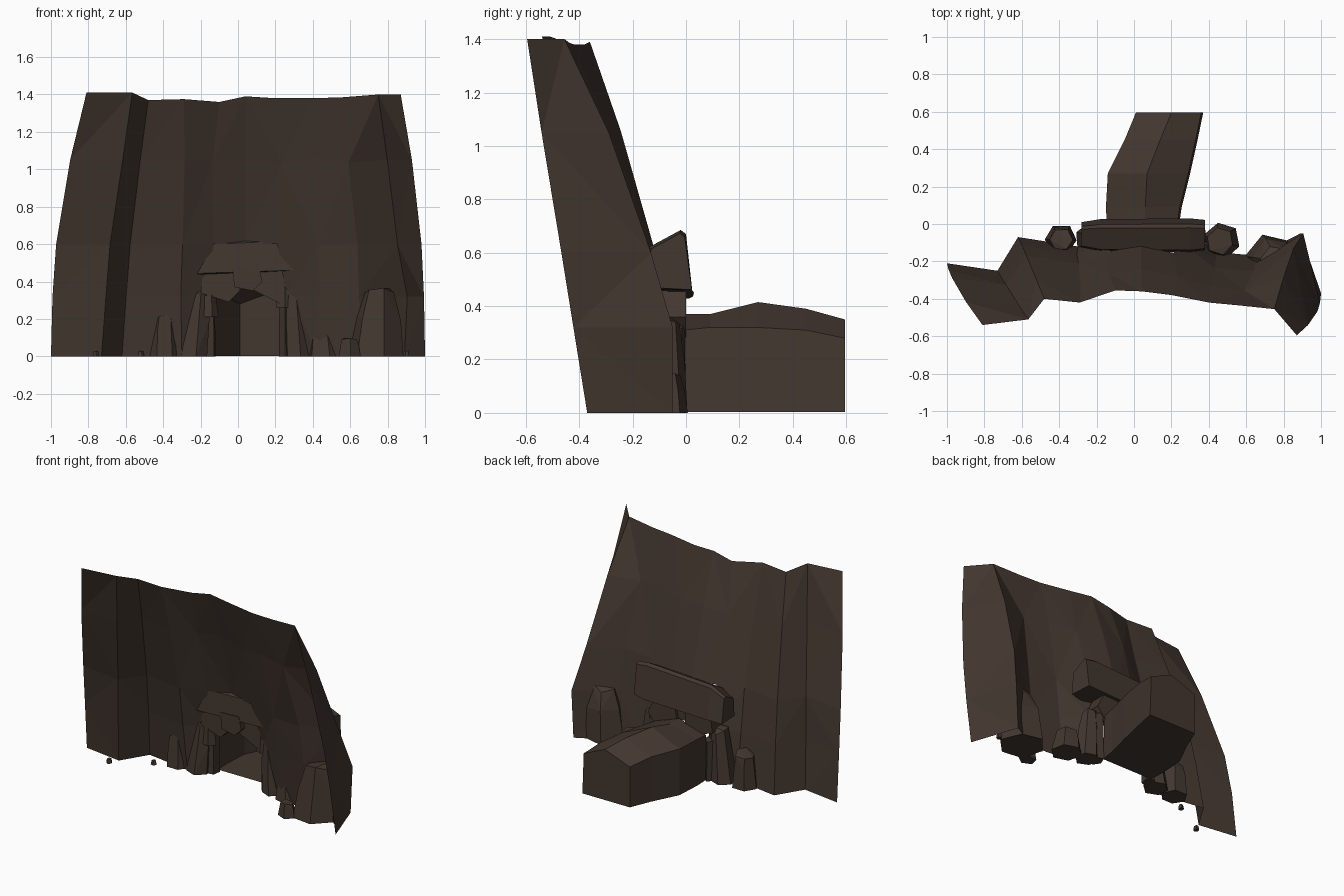
import bpy, bmesh, math, random

if "Cube" in bpy.data.objects:
    bpy.data.objects.remove(bpy.data.objects["Cube"])

random.seed(4)
mat = bpy.data.materials.new("dark brown rock")
mat.diffuse_color = (0.056, 0.038, 0.029, 1)
mat.use_nodes = True
mat.node_tree.nodes["Principled BSDF"].inputs["Base Color"].default_value = mat.diffuse_color


def finish(bm, name, normals=True):
    if normals:
        bmesh.ops.recalc_face_normals(bm, faces=bm.faces[:])
    me = bpy.data.meshes.new(name)
    bm.to_mesh(me)
    bm.free()
    me.materials.append(mat)
    ob = bpy.data.objects.new(name, me)
    bpy.context.collection.objects.link(ob)
    return ob


def hull(name, pts):
    bm = bmesh.new()
    for p in pts:
        bm.verts.new(p)
    bmesh.ops.convex_hull(bm, input=bm.verts[:])
    junk = [v for v in bm.verts if not v.link_faces]
    bmesh.ops.delete(bm, geom=junk, context='VERTS')
    bmesh.ops.dissolve_limit(bm, angle_limit=math.radians(6), verts=bm.verts[:], edges=bm.edges[:])
    return finish(bm, name)


def rock(name, x0, x1, y0, y1, z0, z1, taper=0.6, sides=6, lean=0.0):
    """Irregular tapered boulder filling the given box."""
    cx, cy, rx, ry = (x0 + x1) / 2, (y0 + y1) / 2, (x1 - x0) / 2, (y1 - y0) / 2
    turn = random.random()
    pts = []
    for t, s in ((0, 1.0), (0.6, 0.6 + 0.4 * taper), (1, taper)):
        for i in range(sides):
            a = math.tau * (i + turn) / sides
            k = s * random.uniform(1.0, 1.15)
            dz = random.uniform(-0.12, 0.0) * (z1 - z0) if t else 0
            pts.append((cx + rx * k * math.cos(a) + lean * t, cy + ry * k * math.sin(a),
                        z0 + (z1 - z0) * t + dz))
    return hull(name, pts)


# Cliff: overhanging sheet, columns as (x, y) at the foot and (x, y, z) at the rim
cols = [
    (-1.00, -0.21, -0.81, -0.54, 1.41), (-0.73, -0.25, -0.565, -0.51, 1.41),
    (-0.62, -0.07, -0.48, -0.40, 1.37), (-0.30, -0.12, -0.29, -0.42, 1.375),
    (-0.21, -0.05, -0.10, -0.355, 1.36), (0.04, -0.02, 0.04, -0.36, 1.39),
    (0.30, -0.05, 0.20, -0.38, 1.38), (0.44, -0.15, 0.40, -0.42, 1.38),
    (0.66, -0.17, 0.56, -0.435, 1.385), (0.89, -0.05, 0.75, -0.455, 1.40),
    (1.00, -0.37, 0.87, -0.595, 1.40)]
heights = [0, 0.32, 0.60, 1.05, None]
blend = [0, 0.14, 0.30, 0.68, 1]
special = {9: [0, 0.0, 0.2, 0.59, 1], 0: [0, 0.1, 0.24, 0.63, 1], 10: [0, 0.23, 0.43, 0.76, 1]}
mouth = {(4, 1): -0.17, (4, 2): -0.13, (6, 1): 0.26, (6, 2): 0.21, (9, 1): 0.905}
bm = bmesh.new()
grid = []
for n, (xb, yb, xt, yt, zt) in enumerate(cols):
    line = []
    edge = n in (0, 10)
    for r, (h, f) in enumerate(zip(heights, blend)):
        z = zt if h is None else h
        j = 0.008 if 0 < r < 4 and n not in special else 0
        fy = special.get(n, blend)[r]
        x = xb + (xt - xb) * f ** (1.6 if edge else 1.1) + random.uniform(-j, j)
        line.append(bm.verts.new((mouth.get((n, r), x), yb + (yt - yb) * fy + random.uniform(-j, j),
                                  z + random.uniform(-3 * j, 3 * j) * (r > 2))))
    grid.append(line)
for c in range(len(cols) - 1):
    for r in range(4):
        if c in (4, 5) and r < 2:      # cave mouth
            continue
        a, b, d, e = grid[c][r], grid[c + 1][r], grid[c + 1][r + 1], grid[c][r + 1]
        if (c + r) % 2:
            bm.faces.new((a, b, d)); bm.faces.new((a, d, e))
        else:
            bm.faces.new((a, b, e)); bm.faces.new((b, d, e))
bmesh.ops.delete(bm, geom=[v for v in bm.verts if not v.link_faces], context='VERTS')
finish(bm, "cliff_wall", normals=False)

# Tunnel: bent gabled passage, open at the mouth and closed at the far end
# sections: y, left x, ridge x, right x, shoulder z, ridge z
sections = [(-0.01, -0.145, 0.06, 0.24, 0.31, 0.37), (0.09, -0.15, 0.06, 0.255, 0.32, 0.37),
            (0.27, -0.14, 0.07, 0.30, 0.32, 0.415), (0.45, -0.05, 0.14, 0.34, 0.31, 0.39),
            (0.595, 0.01, 0.20, 0.37, 0.28, 0.35)]
bm = bmesh.new()
rings = []
for y, xl, xm, xr, zs, zr in sections:
    ring = [(xl, y, 0.003), (xl, y, zs), (xm, y, zr), (xr - 0.01, y, zs), (xr, y, 0.003)]
    rings.append([bm.verts.new(p) for p in ring])
for p, q in zip(rings, rings[1:]):
    for i in range(5):
        k = (i + 1) % 5
        bm.faces.new((p[i], p[k], q[k], q[i]))
bm.faces.new(rings[-1])
finish(bm, "tunnel")

# Big slab lying across the top of the cave mouth
slab = []
for x, dz, s in ((-0.28, -0.05, 0.75), (-0.18, -0.02, 0.95), (0.30, 0.0, 1.0), (0.38, 0.0, 0.9)):
    for y, z in ((-0.14, 0.62), (-0.02, 0.685), (0.0, 0.67), (0.03, 0.45), (-0.15, 0.46)):
        slab.append((x, -0.05 + (y + 0.05) * s, 0.56 + (z - 0.56) * s + dz))
hull("lintel_slab", slab)

# Arch stones and pillars around the mouth
hull("left_arch_stone", [(x, y, z) for y in (-0.12, 0.0) for x, z in
                         ((-0.20, 0.34), (-0.19, 0.42), (-0.12, 0.47), (0.0, 0.47), (0.01, 0.35), (-0.05, 0.29))])
hull("right_arch_stone", [(x, y, z) for y in (-0.11, 0.0) for x, z in
                          ((0.07, 0.36), (0.09, 0.47), (0.24, 0.46), (0.29, 0.36), (0.23, 0.28))])
hull("key_stone", [(x, y, z) for y in (-0.15, -0.02) for x, z in
                   ((-0.02, 0.37), (-0.03, 0.48), (0.11, 0.485), (0.13, 0.40), (0.08, 0.35))])
rock("left_cap_stone", -0.20, -0.11, -0.13, -0.05, 0.21, 0.33, 0.8, 5)
rock("right_cap_stone", 0.20, 0.30, -0.12, -0.04, 0.26, 0.37, 0.8, 5)
rock("left_pillar", -0.31, -0.16, -0.15, 0.0, 0, 0.37, 0.65, 6, 0.03)
rock("left_post", -0.19, -0.12, -0.09, 0.0, 0, 0.30, 0.9, 5)
rock("right_post", 0.22, 0.30, -0.10, 0.0, 0, 0.35, 0.9, 5)
rock("right_pillar", 0.25, 0.39, -0.14, 0.0, 0, 0.37, 0.65, 6, -0.02)

# Boulders along the cliff foot
rock("left_boulder", -0.47, -0.31, -0.16, -0.01, 0, 0.235, 0.75, 6)
rock("right_boulder", 0.38, 0.56, -0.18, 0.0, 0, 0.15, 0.75, 6, -0.01)
rock("tall_boulder", 0.60, 0.87, -0.34, -0.06, 0, 0.37, 0.55, 6, 0.02)
rock("front_boulder", 0.54, 0.65, -0.36, -0.27, 0, 0.10, 0.75, 5)

# Pebbles
for i, (x, y) in enumerate(((-0.76, -0.31), (-0.52, -0.17), (0.90, -0.22))):
    rock(f"pebble_{i + 1}", x - 0.018, x + 0.018, y - 0.018, y + 0.018, 0, 0.03, 0.7, 5)
